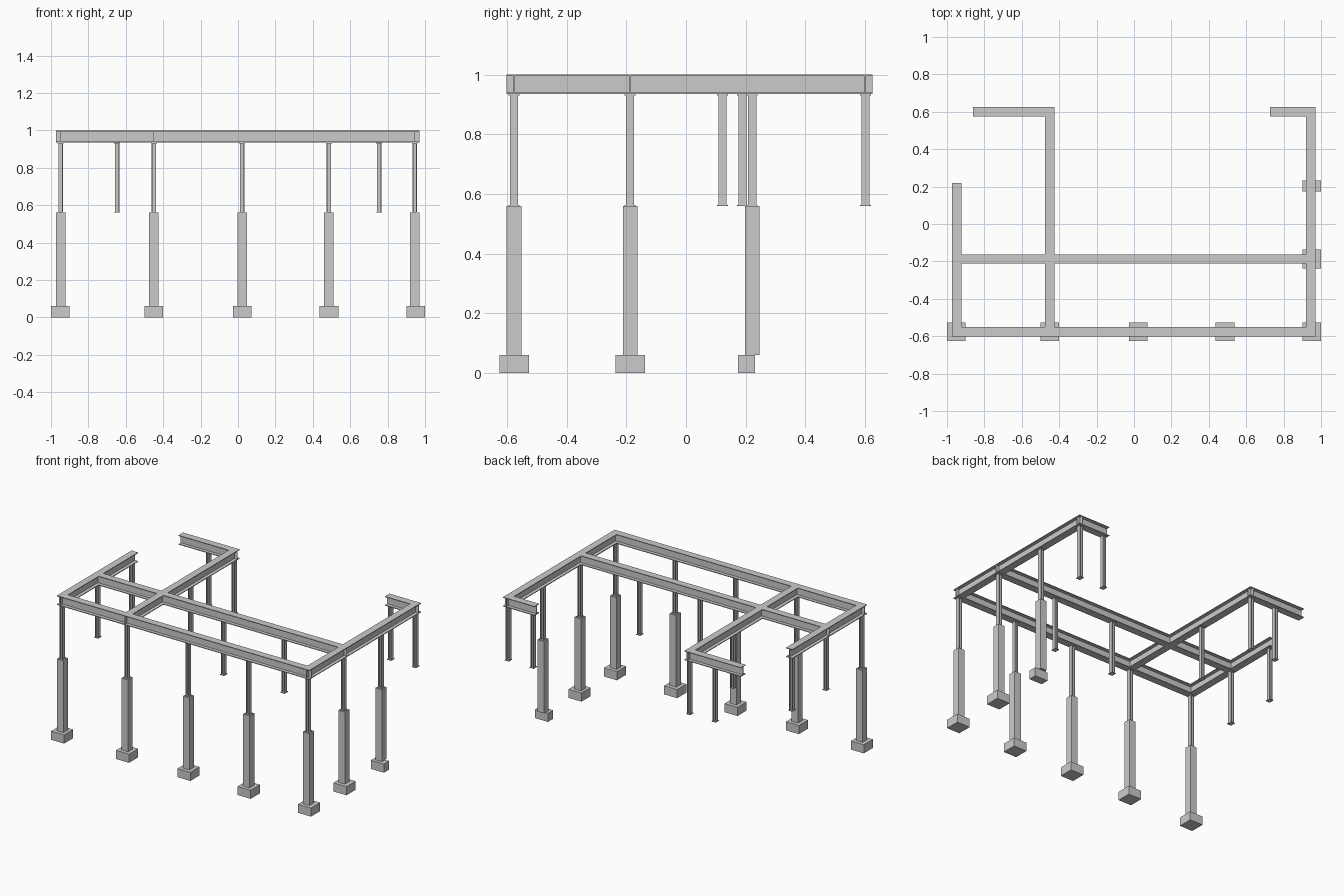
import bpy, bmesh

if "Cube" in bpy.data.objects:
    bpy.data.objects.remove(bpy.data.objects["Cube"])

Z_PIER, Z_BEAM, Z_TOP = 0.56, 0.935, 1.0
LEFT, MIDX, RIGHT = -0.948, -0.45, 0.945
FRONT, MID, BACK = -0.576, -0.187, 0.601


def finish(name, bm):
    bmesh.ops.recalc_face_normals(bm, faces=bm.faces[:])
    me = bpy.data.meshes.new(name)
    bm.to_mesh(me)
    bm.free()
    ob = bpy.data.objects.new(name, me)
    bpy.context.collection.objects.link(ob)
    return ob


def add_box(bm, cx, cy, z0, z1, sx, sy):
    vs = bmesh.ops.create_cube(bm, size=1)["verts"]
    bmesh.ops.scale(bm, vec=(sx, sy, z1 - z0), verts=vs)
    bmesh.ops.translate(bm, vec=(cx, cy, (z0 + z1) / 2), verts=vs)


def i_profile(w, h, tf, tw):
    """Outline of an I section, centred on the origin."""
    a, b, c, d = w / 2, h / 2, tw / 2, h / 2 - tf
    half = [(c, -d), (a, -d), (a, -b)]
    right = [(a, -b), (a, -d), (c, -d), (c, d), (a, d), (a, b)]
    return right + [(-x, -y) for x, y in right]


def add_section(bm, outline, place, start, end):
    """Extrude an outline; place(u, v, t) maps it into space."""
    r0 = [bm.verts.new(place(u, v, start)) for u, v in outline]
    r1 = [bm.verts.new(place(u, v, end)) for u, v in outline]
    n = len(outline)
    for i in range(n):
        j = (i + 1) % n
        bm.faces.new((r0[i], r0[j], r1[j], r1[i]))
    bm.faces.new(r0[::-1])
    bm.faces.new(r1)


BEAM = i_profile(0.05, Z_TOP - Z_BEAM, 0.005, 0.004)
COLUMN = i_profile(0.027, 0.024, 0.004, 0.003)
ZC = (Z_BEAM + Z_TOP) / 2


def beam_x(name, y, x0, x1):
    bm = bmesh.new()
    add_section(bm, BEAM, lambda u, v, t: (t, y + u, ZC + v), x0, x1)
    finish(name, bm)


def beam_y(name, x, y0, y1):
    bm = bmesh.new()
    add_section(bm, BEAM, lambda u, v, t: (x + u, t, ZC + v), y0, y1)
    finish(name, bm)


def column(name, x, y):
    # H-section shaft with thin base and cap plates
    bm = bmesh.new()
    add_section(bm, COLUMN, lambda u, v, t: (x + v, y + u, t), Z_PIER, Z_BEAM)
    add_box(bm, x, y, Z_PIER, Z_PIER + 0.004, 0.032, 0.037)
    add_box(bm, x, y, Z_BEAM - 0.004, Z_BEAM, 0.032, 0.037)
    finish(name, bm)


def block(name, *dims):
    bm = bmesh.new()
    add_box(bm, *dims)
    finish(name, bm)


# Beams of the top frame
X0, X1, Y0, Y1 = LEFT - 0.025, RIGHT + 0.025, FRONT - 0.025, BACK + 0.025
beam_x("front_beam", FRONT, X0, X1)
beam_x("middle_beam", MID, X0, X1)
beam_x("back_left_beam", BACK, -0.861, MIDX + 0.025)
beam_x("back_right_beam", BACK, 0.727, X1)
beam_y("left_beam", LEFT, Y0, 0.22)
beam_y("cross_beam", MIDX, Y0, Y1)
beam_y("right_beam", RIGHT, Y0, Y1)

# Columns standing on concrete piers with footings
supported = [(x, FRONT) for x in (LEFT, MIDX, 0.022, 0.486, RIGHT)]
supported += [(RIGHT, MID), (RIGHT, 0.222)]
for i, (x, y) in enumerate(supported):
    column(f"pier_column_{i}", x, y)
    block(f"pier_{i}", x, y, 0.06, Z_PIER, 0.05, 0.05)
    fx = 0.95 if x == RIGHT else (-0.95 if x == LEFT else x)
    if y == 0.222:  # shortened footing of the last pier
        block(f"footing_{i}", fx, 0.203, 0, 0.06, 0.1, 0.057)
    else:
        block(f"footing_{i}", fx, y, 0, 0.06, 0.1, 0.1)

# Short columns ending at the upper level
short = [(LEFT, MID), (0.022, MID), (0.486, MID), (LEFT, 0.189), (MIDX, 0.122),
         (MIDX, BACK), (-0.646, BACK), (0.755, BACK), (RIGHT, BACK)]
for i, (x, y) in enumerate(short):
    column(f"short_column_{i}", x, y)
